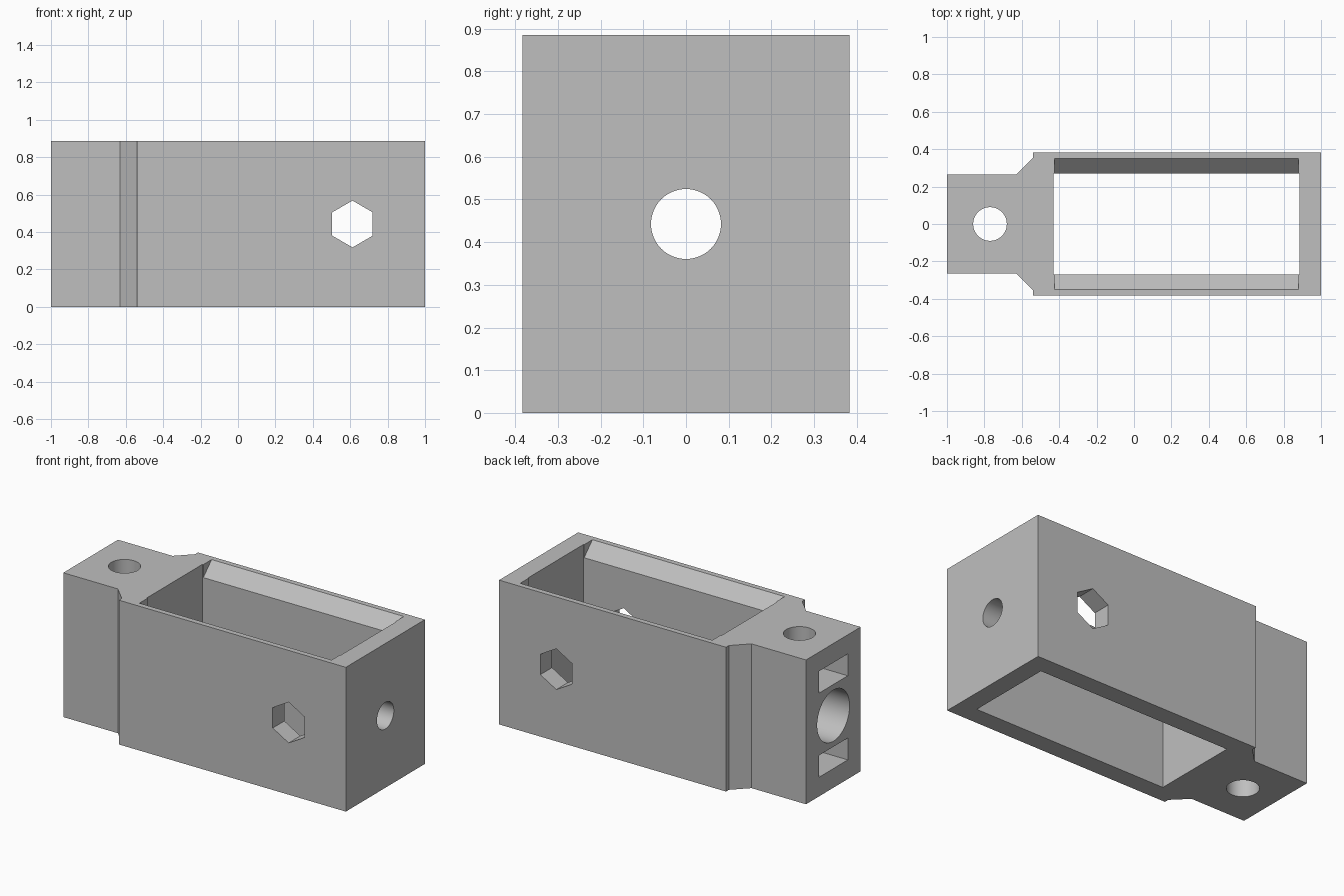
import bpy, math
from mathutils import Matrix, Vector

old = bpy.data.objects.get("Cube")
if old:
    bpy.data.objects.remove(old, do_unlink=True)

H = 0.885          # overall height
MID = H / 2        # height of the bore axis

grey = bpy.data.materials.new("light_grey")
grey.use_nodes = True
colour = (0.52, 0.52, 0.52, 1)
grey.diffuse_color = colour
grey.node_tree.nodes["Principled BSDF"].inputs["Base Color"].default_value = colour

AXES = {
    "X": Matrix(((0, 0, 1), (1, 0, 0), (0, 1, 0))),   # profile in y, z
    "Y": Matrix(((0, 0, 1), (1, 0, 0), (0, 1, 0))).transposed(),  # profile in z, x
    "Z": Matrix.Identity(3),                          # profile in x, y
}


def prism(name, profile, lo, hi, axis="Z"):
    """Extrude a counter-clockwise profile from lo to hi along an axis."""
    n = len(profile)
    verts = [AXES[axis] @ Vector((a, b, c)) for c in (lo, hi) for a, b in profile]
    faces = [list(reversed(range(n))), list(range(n, 2 * n))]
    faces += [(i, (i + 1) % n, n + (i + 1) % n, n + i) for i in range(n)]
    mesh = bpy.data.meshes.new(name)
    mesh.from_pydata(verts, [], faces)
    mesh.materials.append(grey)
    obj = bpy.data.objects.new(name, mesh)
    bpy.context.collection.objects.link(obj)
    return obj


def rect(a0, a1, b0, b1):
    return [(a0, b0), (a1, b0), (a1, b1), (a0, b1)]


def ring(a, b, r, n):
    return [(a + r * math.cos(math.tau * i / n), b + r * math.sin(math.tau * i / n))
            for i in range(n)]


# Outer block: wide housing, short shoulder, tapered narrow neck
half = [(1, 0.383), (-0.54, 0.383), (-0.54, 0.355), (-0.63, 0.265), (-1, 0.265)]
outline = half + [(x, -y) for x, y in reversed(half)]
body = prism("housing", outline, 0, H)

# Open cavity, bores and hexagonal cross hole
cutters = [
    prism("cavity_cutter", rect(-0.43, 0.885, -0.27, 0.27), -0.1, H + 0.1),
    prism("pin_hole_cutter", ring(-0.77, 0, 0.09, 48), -0.1, H + 0.1),
    prism("end_hole_cutter", ring(0, MID, 0.082, 48), 0.7, 1.1, "X"),
    prism("neck_bore_cutter", ring(0, MID, 0.157, 64), -1.1, -0.3, "X"),
    prism("hex_hole_cutter", ring(MID, 0.612, 0.125, 6), -0.5, 0.5, "Y"),
]

# Sloped lead-in along the top of both long walls
top = H + 0.05
lead_in = [(-0.23, H - 0.12), (0.23, H - 0.12), (0.35, H), (0.35, top), (-0.35, top), (-0.35, H)]
cutters.append(prism("lead_in_cutter", lead_in, -0.424, 0.88, "X"))

# Blind rectangular pockets above and below the neck bore
for side in (-1, 1):
    z = MID + side * 0.258
    cutters.append(prism("pocket_cutter", rect(-0.14, 0.14, z - 0.067, z + 0.067),
                         -1.1, -0.6, "X"))

bpy.ops.object.select_all(action="DESELECT")
body.select_set(True)
bpy.context.view_layer.objects.active = body
for cutter in cutters:
    cutter.hide_render = True
    cut = body.modifiers.new(cutter.name, "BOOLEAN")
    cut.operation = "DIFFERENCE"
    cut.solver = "EXACT"
    cut.object = cutter
    bpy.ops.object.modifier_apply(modifier=cut.name)
    bpy.data.objects.remove(cutter, do_unlink=True)

bpy.ops.object.shade_smooth_by_angle(angle=math.radians(25))
